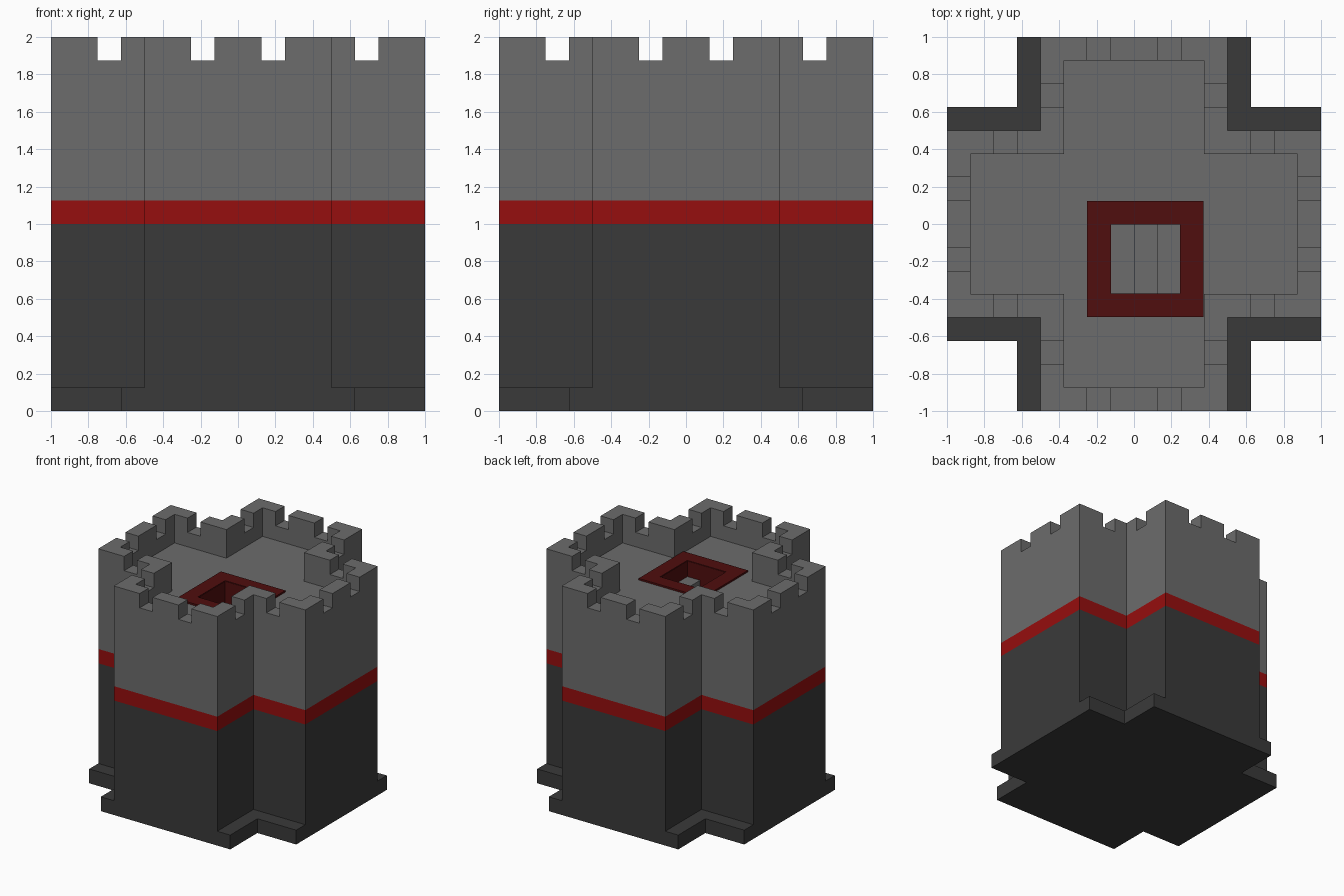
import bpy, bmesh

if "Cube" in bpy.data.objects:
    bpy.data.objects.remove(bpy.data.objects["Cube"], do_unlink=True)


def material(name, r, g, b):
    m = bpy.data.materials.new(name)
    m.use_nodes = True
    m.diffuse_color = (r, g, b, 1)
    m.node_tree.nodes["Principled BSDF"].inputs["Base Color"].default_value = (r, g, b, 1)
    return m


STONE = material("grey stone", 0.15, 0.15, 0.15)
DARK = material("dark grey stone", 0.042, 0.042, 0.042)
RED = material("red band", 0.305, 0.0044, 0.0044)
WOOD = material("dark red trim", 0.08, 0.0044, 0.0044)


def prism(name, outline, z0, z1, mat):
    """Extrude a flat outline from z0 up to z1."""
    bm = bmesh.new()
    face = bm.faces.new([bm.verts.new((x, y, z0)) for x, y in outline])
    out = bmesh.ops.extrude_face_region(bm, geom=[face])
    top = [v for v in out["geom"] if isinstance(v, bmesh.types.BMVert)]
    bmesh.ops.translate(bm, verts=top, vec=(0, 0, z1 - z0))
    bmesh.ops.recalc_face_normals(bm, faces=bm.faces)
    mesh = bpy.data.meshes.new(name)
    bm.to_mesh(mesh)
    bm.free()
    mesh.materials.append(mat)
    ob = bpy.data.objects.new(name, mesh)
    bpy.context.collection.objects.link(ob)
    return ob


def cross(w, l):
    """Plus-shaped outline with arm half-width w and reach l."""
    quarter = [(l, -w), (l, w), (w, w)]
    pts = []
    for _ in range(4):
        pts += quarter
        quarter = [(-y, x) for x, y in quarter]
    return pts


def rect(x0, x1, y0, y1):
    return [(x0, y0), (x1, y0), (x1, y1), (x0, y1)]


def cut(ob, outline, z0, z1):
    """Subtract a prism from an object."""
    cutter = prism("cutter", outline, z0, z1, ob.data.materials[0])
    cutter.hide_render = True
    mod = ob.modifiers.new("cut", "BOOLEAN")
    mod.operation = "DIFFERENCE"
    mod.solver = "EXACT"
    mod.object = cutter
    bpy.context.view_layer.objects.active = ob
    bpy.ops.object.modifier_apply(modifier=mod.name)
    bpy.data.objects.remove(cutter, do_unlink=True)


# Plinth, dark lower walls and red band
prism("plinth", cross(0.625, 1), 0, 0.125, DARK)
prism("lower_walls", cross(0.5, 1), 0.125, 1, DARK)
prism("red_band", cross(0.5, 1), 1, 1.125, RED)

# Upper walls with sunken roof floor and battlements
FLOOR = 1.75
upper = prism("upper_walls", cross(0.5, 1), 1.125, 2, STONE)
cut(upper, cross(0.375, 0.875), FLOOR, 2.2)
for c in (-0.6875, -0.1875, 0.1875, 0.6875):
    cut(upper, rect(c - 0.0625, c + 0.0625, -1.2, 1.2), 1.875, 2.2)
    cut(upper, rect(-1.2, 1.2, c - 0.0625, c + 0.0625), 1.875, 2.2)

# Stair opening in the roof, lined by a raised trim
PIT = 1.25
HOLE = rect(-0.125, 0.25, -0.375, 0)
cut(upper, HOLE, PIT, FLOOR + 0.1)
lining = prism("hatch_trim", rect(-0.25, 0.372, -0.497, 0.122), FLOOR - 0.01, FLOOR + 0.015, WOOD)
cut(lining, HOLE, FLOOR - 0.1, FLOOR + 0.1)
shaft = prism("stair_shaft_lining", HOLE, PIT, FLOOR + 0.01, WOOD)
cut(shaft, rect(-0.122, 0.247, -0.372, -0.003), PIT - 0.1, FLOOR + 0.1)

# Steps descending towards the model's right
for i in range(3):
    x = 0.125 * (1 - i)
    prism(f"stair_step_{i + 1}", rect(x, x + 0.125, -0.374, -0.001),
          PIT, 1.625 - 0.125 * i, STONE)
